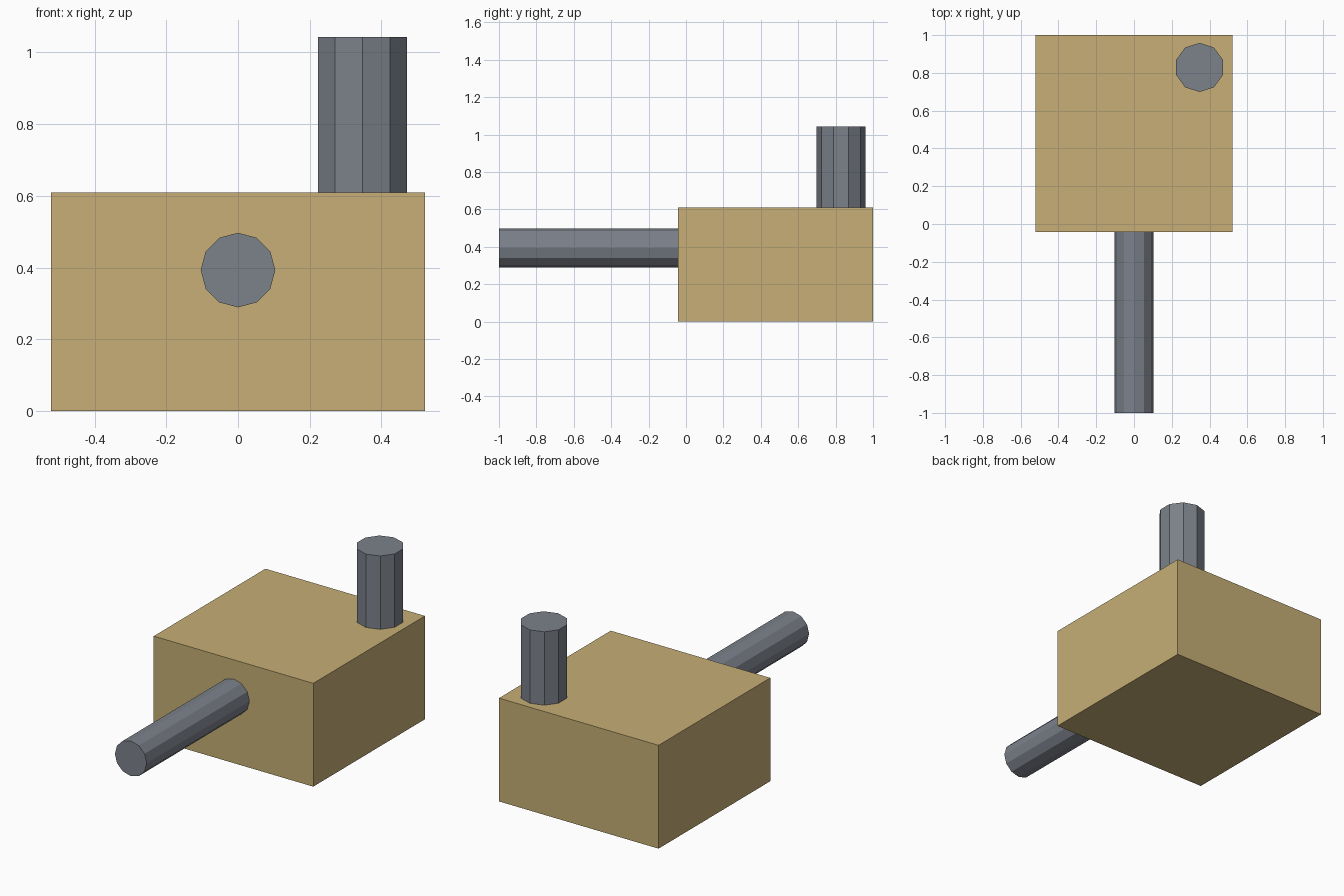
import bpy
import bmesh
import math
from mathutils import Matrix, Vector

if "Cube" in bpy.data.objects:
    bpy.data.objects.remove(bpy.data.objects["Cube"])


def material(name, color):
    mat = bpy.data.materials.new(name)
    mat.diffuse_color = (*color, 1.0)
    mat.use_nodes = True
    mat.node_tree.nodes["Principled BSDF"].inputs["Base Color"].default_value = mat.diffuse_color
    return mat


tan = material("tan", (0.57, 0.43, 0.18))
grey = material("slate grey", (0.20, 0.218, 0.255))


def add_part(name, bm, mat):
    bmesh.ops.recalc_face_normals(bm, faces=bm.faces)
    mesh = bpy.data.meshes.new(name)
    bm.to_mesh(mesh)
    bm.free()
    mesh.materials.append(mat)
    obj = bpy.data.objects.new(name, mesh)
    bpy.context.collection.objects.link(obj)
    return obj


def box(name, low, high, mat):
    low, high = Vector(low), Vector(high)
    bm = bmesh.new()
    bmesh.ops.create_cube(bm, size=1.0)
    bmesh.ops.scale(bm, vec=high - low, verts=bm.verts)
    bmesh.ops.translate(bm, vec=(low + high) / 2, verts=bm.verts)
    return add_part(name, bm, mat)


def prism(name, start, length, radius, sides, turn, mat):
    """Flat-sided rod with a corner on local +y, extruded along local z."""
    bm = bmesh.new()
    ring = [bm.verts.new((radius * math.sin(2 * math.pi * i / sides),
                          radius * math.cos(2 * math.pi * i / sides), 0))
            for i in range(sides)]
    base = bm.faces.new(ring)
    cap = bmesh.ops.extrude_face_region(bm, geom=[base], use_keep_orig=True)
    top = [v for v in cap["geom"] if isinstance(v, bmesh.types.BMVert)]
    bmesh.ops.translate(bm, vec=(0, 0, length), verts=top)
    bm.transform(Matrix.Translation(start) @ Matrix.Rotation(turn, 4, 'X'))
    return add_part(name, bm, mat)


# Main block
box("body", (-0.521, -0.042, 0.0), (0.521, 1.0, 0.61), tan)

# Forward rod: twelve sides, sunk slightly into the block
prism("front_rod", (0, -0.03, 0.393), 0.97, 0.104, 12, math.pi / 2, grey)

# Upright post: ten sides, near the back right corner
prism("top_post", (0.347, 0.829, 0.60), 0.443, 0.13, 10, 0.0, grey)
